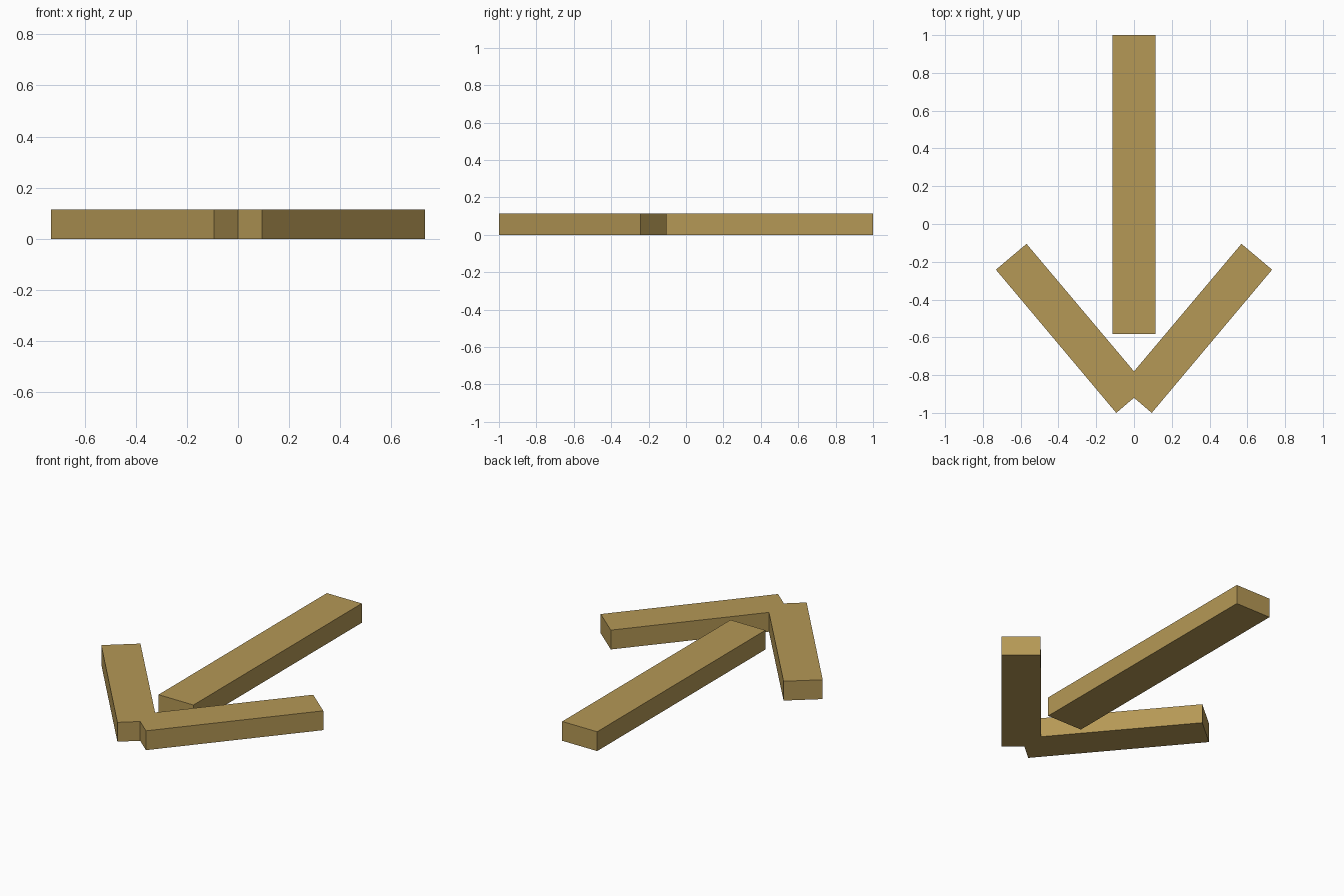
import bpy
import bmesh

if "Cube" in bpy.data.objects:
    bpy.data.objects.remove(bpy.data.objects["Cube"])

HEIGHT = 0.115

wood = bpy.data.materials.new("golden_brown")
wood.diffuse_color = (0.46, 0.314, 0.092, 1.0)
wood.use_nodes = True
wood.node_tree.nodes["Principled BSDF"].inputs["Base Color"].default_value = wood.diffuse_color


def extrude_outline(name, half):
    """Mirror a half outline across x = 0 and extrude it upward from the ground."""
    outline = half + [(-x, y) for x, y in reversed(half) if x > 0]
    bm = bmesh.new()
    base = bm.faces.new([bm.verts.new((x, y, 0)) for x, y in outline])
    result = bmesh.ops.extrude_face_region(bm, geom=[base], use_keep_orig=True)
    top = [v for v in result["geom"] if isinstance(v, bmesh.types.BMVert)]
    bmesh.ops.translate(bm, verts=top, vec=(0, 0, HEIGHT))
    bmesh.ops.recalc_face_normals(bm, faces=bm.faces)
    mesh = bpy.data.meshes.new(name)
    bm.to_mesh(mesh)
    bm.free()
    mesh.materials.append(wood)
    obj = bpy.data.objects.new(name, mesh)
    bpy.context.collection.objects.link(obj)
    return obj


# Straight bar, separate from the head
extrude_outline("arrow_shaft", [(0.115, -0.583), (0.115, 1.0)])

# Two angled bars joined in a V with a notched point
extrude_outline("arrow_head", [(0, -0.92), (0.094, -1.0), (0.731, -0.242),
                               (0.569, -0.105), (0, -0.78)])
